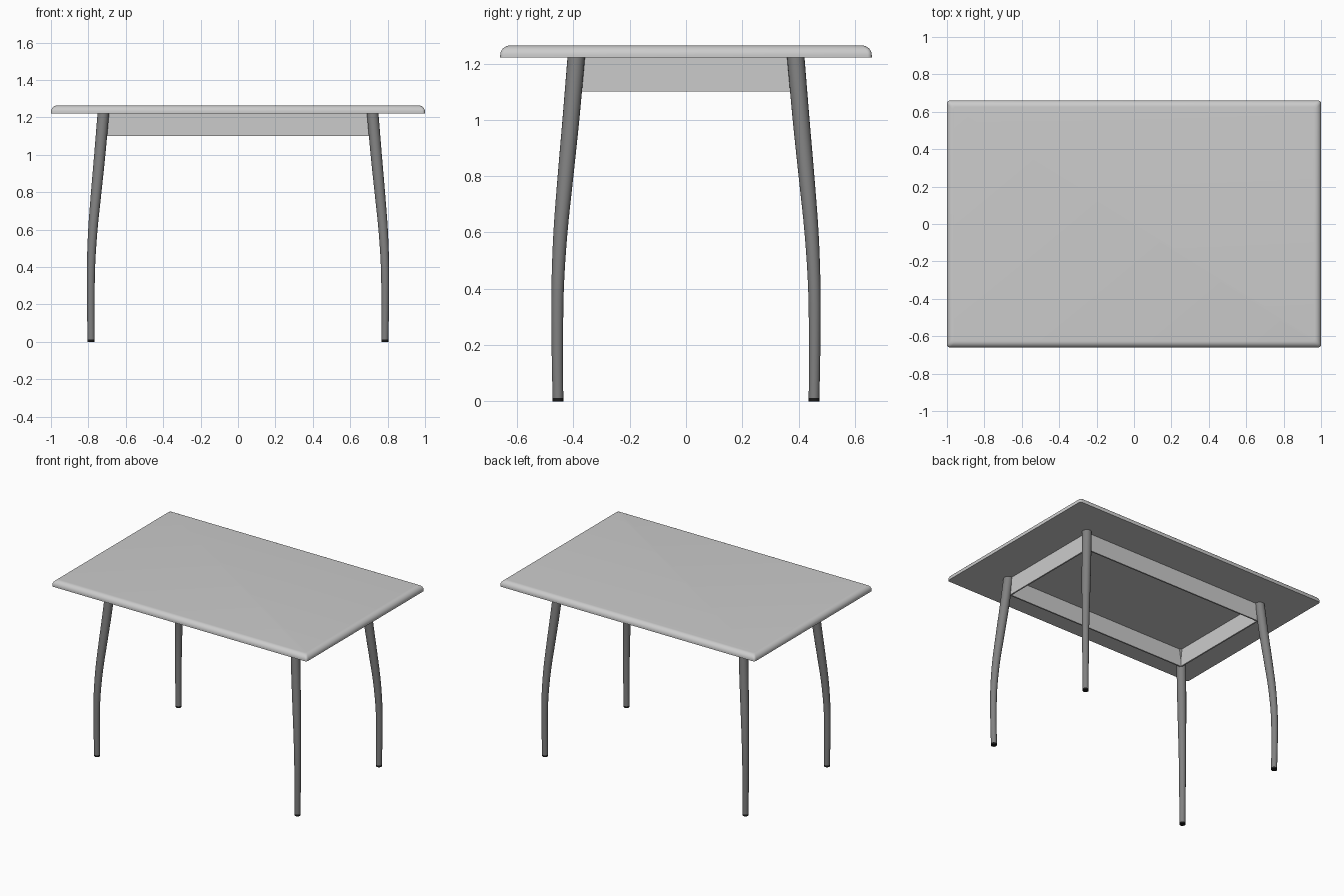
import bpy, bmesh, math
from mathutils import Vector

cube = bpy.data.objects.get("Cube")
if cube:
    bpy.data.objects.remove(cube, do_unlink=True)


def material(name, value):
    mat = bpy.data.materials.new(name)
    mat.use_nodes = True
    colour = (value, value, value, 1)
    mat.diffuse_color = colour
    mat.node_tree.nodes["Principled BSDF"].inputs["Base Color"].default_value = colour
    return mat


LIGHT = material("light grey", 0.6)
DARK = material("dark grey", 0.22)
BLACK = material("black", 0.01)

UNDERSIDE = 1.222   # height where legs and aprons meet the top
TOP = 1.264


def loft(name, rings, mat):
    """Skin a stack of closed rings and cap both ends."""
    bm = bmesh.new()
    loops = [[bm.verts.new(p) for p in ring] for ring in rings]
    n = len(loops[0])
    for low, high in zip(loops, loops[1:]):
        for i in range(n):
            j = (i + 1) % n
            bm.faces.new((low[i], low[j], high[j], high[i]))
    bm.faces.new(loops[0][::-1])
    bm.faces.new(loops[-1])
    bmesh.ops.recalc_face_normals(bm, faces=bm.faces)
    mesh = bpy.data.meshes.new(name)
    bm.to_mesh(mesh)
    bm.free()
    mesh.materials.append(mat)
    obj = bpy.data.objects.new(name, mesh)
    bpy.context.collection.objects.link(obj)
    bpy.ops.object.select_all(action="DESELECT")
    obj.select_set(True)
    bpy.context.view_layer.objects.active = obj
    bpy.ops.object.shade_smooth_by_angle(angle=math.radians(40))
    return obj


def rounded_rect(hx, hy, radius, z, steps=4):
    points = []
    for corner, (sx, sy) in enumerate(((1, 1), (-1, 1), (-1, -1), (1, -1))):
        for k in range(steps + 1):
            a = math.pi / 2 * (corner + k / steps)
            points.append((sx * (hx - radius) + radius * math.cos(a),
                           sy * (hy - radius) + radius * math.sin(a), z))
    return points


def circle(x, y, radius, z, sides=20):
    return [(x + radius * math.cos(a), y + radius * math.sin(a), z)
            for a in (math.tau * i / sides for i in range(sides))]


# Table top: square lower edge, rounded upper edge
edge = 0.034
rings = [rounded_rect(1, 0.66, 0.015, UNDERSIDE)]
for k in range(9):
    a = math.pi / 2 * k / 8
    inset = edge * (1 - math.cos(a))
    rings.append(rounded_rect(1 - inset, 0.66 - inset, 0.015,
                              TOP - edge + edge * math.sin(a)))
loft("table_top", rings, LIGHT)

# Leg path: height, outward bow, radius
FOOT = 0.012
PATH = [Vector(p) for p in (
    (FOOT, 0.065, 0.019), (0.2, 0.067, 0.0205), (0.4, 0.066, 0.022),
    (0.6, 0.056, 0.025), (0.8, 0.038, 0.028), (1.0, 0.019, 0.03),
    (UNDERSIDE, 0, 0.031))]


def smooth_path(points, steps=4):
    """Catmull-Rom curve through the points."""
    ext = [2 * points[0] - points[1]] + points + [2 * points[-1] - points[-2]]
    out = []
    for p0, p1, p2, p3 in zip(ext, ext[1:], ext[2:], ext[3:]):
        for k in range(steps):
            t = k / steps
            out.append(p1 + 0.5 * t * (p2 - p0 + t * (
                2 * p0 - 5 * p1 + 4 * p2 - p3 + t * (3 * (p1 - p2) + p3 - p0))))
    return out + [points[-1]]


# Four curved legs with black foot caps
for front, sy in (("front", -1), ("back", 1)):
    for side, sx in (("left", 1), ("right", -1)):
        def ring(z, bow, radius):
            return circle(sx * (0.72 + bow), sy * (0.39 + bow), radius, z)
        loft(f"{front}_{side}_leg", [ring(*p) for p in smooth_path(PATH)], DARK)
        _, bow, radius = PATH[0]
        loft(f"{front}_{side}_foot",
             [ring(0, bow, radius), ring(FOOT, bow, radius)], BLACK)


# Thin aprons between the legs
def apron(name, x, y, hx, hy):
    loft(name, [[(x + a * hx, y + b * hy, z)
                 for a, b in ((-1, -1), (1, -1), (1, 1), (-1, 1))]
                for z in (1.1, UNDERSIDE)], LIGHT)


for name, s in (("front", -1), ("back", 1)):
    apron(name + "_apron", 0, s * 0.38, 0.715, 0.005)
for name, s in (("right", -1), ("left", 1)):
    apron(name + "_apron", s * 0.71, 0, 0.005, 0.375)
